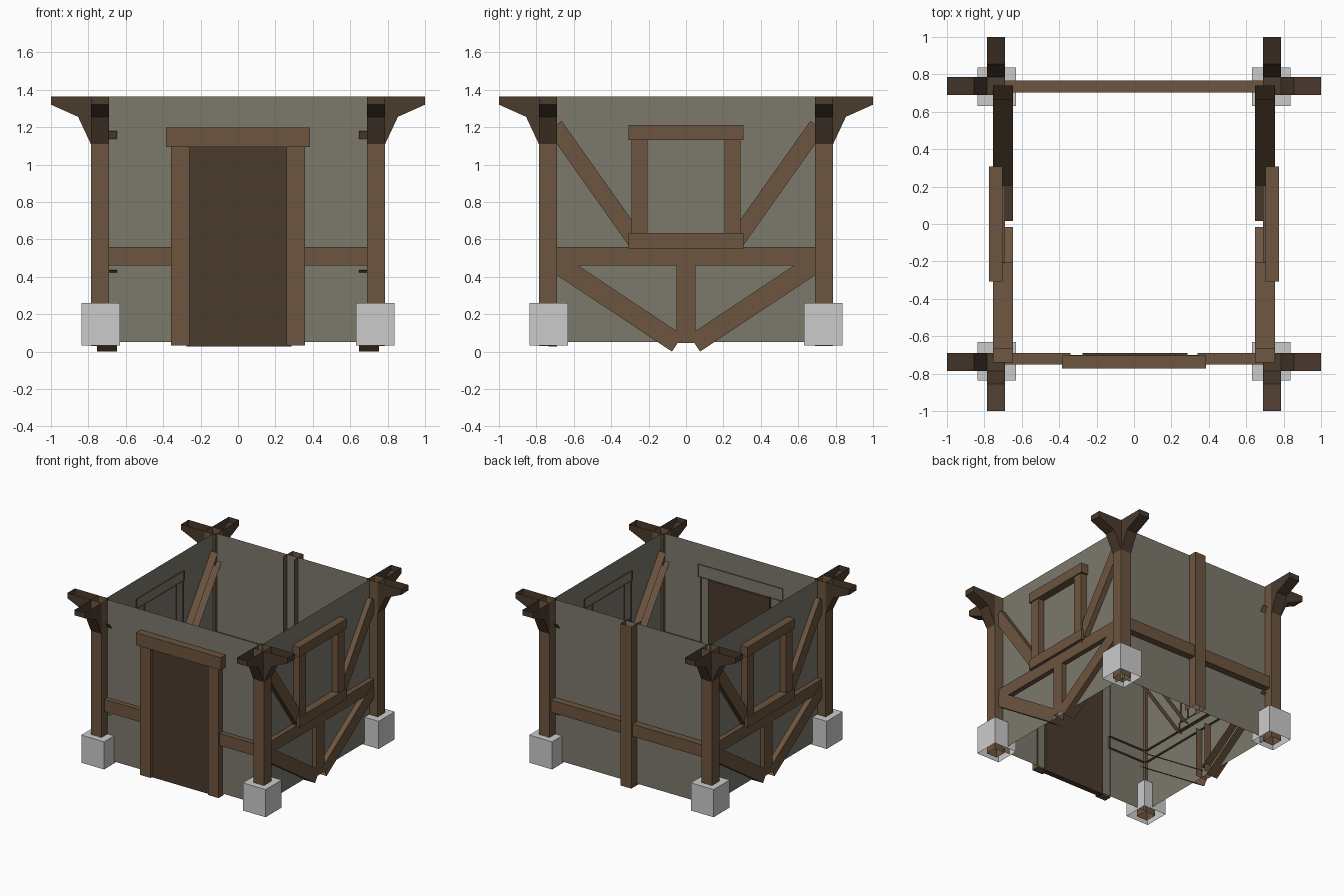
import bpy, bmesh
from mathutils import Vector

if "Cube" in bpy.data.objects:
    bpy.data.objects.remove(bpy.data.objects["Cube"])

def material(name, rgb):
    m = bpy.data.materials.new(name)
    m.diffuse_color = (*rgb, 1)
    m.use_nodes = True
    m.node_tree.nodes["Principled BSDF"].inputs["Base Color"].default_value = m.diffuse_color
    return m

WOOD = material("wood", (0.15, 0.09, 0.05))
DARK = material("dark_wood", (0.07, 0.043, 0.027))
PLASTER = material("plaster", (0.2, 0.19, 0.15))

def prism(name, profile, extrude, mat=None, open_dirs=()):
    """Extrude a 3D polygon, then remove the faces pointing along open_dirs."""
    bm = bmesh.new()
    e = Vector(extrude)
    a = [bm.verts.new(p) for p in profile]
    b = [bm.verts.new(Vector(p) + e) for p in profile]
    n = len(a)
    bm.faces.new(a)
    bm.faces.new(b[::-1])
    for i in range(n):
        j = (i + 1) % n
        bm.faces.new((a[i], b[i], b[j], a[j]))
    bmesh.ops.recalc_face_normals(bm, faces=bm.faces)
    bm.normal_update()
    dirs = [Vector(d).normalized() for d in open_dirs]
    gone = [f for f in bm.faces if any(f.normal.dot(d) > 0.99 for d in dirs)]
    bmesh.ops.delete(bm, geom=gone, context='FACES')
    return finish(name, bm, mat)

def finish(name, bm, mat):
    me = bpy.data.meshes.new(name)
    bm.to_mesh(me)
    bm.free()
    ob = bpy.data.objects.new(name, me)
    bpy.context.collection.objects.link(ob)
    if mat:
        me.materials.append(mat)
    return ob

def box(name, x, y, z, mat=None, open_dirs=()):
    (x0, x1), (y0, y1), (z0, z1) = sorted(x), sorted(y), sorted(z)
    return prism(name, [(x0, y0, z0), (x1, y0, z0), (x1, y1, z0), (x0, y1, z0)],
                 (0, 0, z1 - z0), mat, open_dirs)

def panel(name, pts, mat):
    bm = bmesh.new()
    bm.faces.new([bm.verts.new(p) for p in pts])
    return finish(name, bm, mat)

UP, DOWN = (0, 0, 1), (0, 0, -1)
TOP = 1.365
W = 0.71
IN, OUT = 0.69, 0.787

# Thin plaster walls
for s, fb, lr in ((-1, "front", "left"), (1, "back", "right")):
    panel(fb + "_wall", [(-W, s*W, .05), (W, s*W, .05), (W, s*W, TOP), (-W, s*W, TOP)], PLASTER)
    panel(lr + "_wall", [(s*W, -W, .05), (s*W, W, .05), (s*W, W, TOP), (s*W, -W, TOP)], PLASTER)

# Corner posts, stone footings and the paired brackets
arm = [(IN + .095, TOP), (1.0, TOP), (1.0, 1.32), (.855, 1.255), (.787, 1.11), (.785, 1.11)]
for sx in (-1, 1):
    for sy in (-1, 1):
        box("corner_post", (sx*IN, sx*OUT), (sy*IN, sy*OUT), (.03, TOP), WOOD, [UP, DOWN])
        panel("post_cap", [(sx*IN, sy*IN, 1.11), (sx*OUT, sy*IN, 1.11),
                           (sx*OUT, sy*OUT, 1.11), (sx*IN, sy*OUT, 1.11)], DARK)
        box("footing_stone", (sx*.63, sx*.838), (sy*.63, sy*.838), (.033, .26), None, [DOWN])
        prism("bracket_side", [(sx*a, sy*IN, z) for a, z in arm], (0, sy*.095, 0),
              DARK, [UP, (-sx, 0, 0)])
        prism("bracket_end", [(sx*IN, sy*a, z) for a, z in arm], (sx*.095, 0, 0),
              DARK, [UP, (0, -sy, 0)])

# Diagonal brace: lower edge from p to q in the y-z plane, open on the inside and ends
def brace(name, sx, sy, p, q, width):
    p, q = Vector(p), Vector(q)
    d = (q - p).normalized()
    n = Vector((-d.y, d.x)) * width
    pts = [(sx*.648, sy*v.x, v.y) for v in (p, q, q + n, p + n)]
    dv = Vector((0, sy*d.x, d.y))
    prism(name, pts, (sx*.105, 0, 0), WOOD, [(-sx, 0, 0), dv, -dv])

# Side walls: rail, stud, window frame and braces
for sx in (-1, 1):
    inner = [(-sx, 0, 0)]
    box("side_rail", (sx*.69, sx*.75), (-.69, .69), (.46, .56), WOOD, inner)
    box("side_stud", (sx*.65, sx*.75), (-.05, .05), (.045, .46), WOOD, inner + [UP, DOWN])
    for nm, z in (("window_sill", (.55, .635)), ("window_head", (1.13, 1.21))):
        box(nm, (sx*.702, sx*.775), (-.308, .308), z, WOOD, inner)
    for sy in (-1, 1):
        box("window_jamb", (sx*.702, sx*.765), (sy*.207, sy*.292), (.63, 1.135), WOOD,
            inner + [UP, DOWN])
        brace("lower_brace", sx, sy, (.075, 0), (.73, .435), .105)
        brace("upper_brace", sx, sy, (.28, .53), (.74, 1.18), .092)

# Front wall: rails, door frame and door
back = [(0, 1, 0)]
for sx in (-1, 1):
    box("front_rail", (sx*.34, sx*.69), (-.75, -.69), (.46, .56), WOOD, back)
    box("door_jamb", (sx*.26, sx*.358), (-.763, -.70), (.033, 1.1), WOOD, back + [UP])
box("door_head", (-.385, .385), (-.773, -.703), (1.095, 1.197), WOOD, back)
box("door", (-.275, .285), (-.735, -.69), (.027, 1.1), DARK, [UP])

# Back wall: rail and centre post
front = [(0, -1, 0)]
box("back_rail", (-.69, .69), (.703, .768), (.46, .56), WOOD, front)
box("back_post", (-.05, .05), (.655, .78), (.035, TOP), WOOD, front + [UP, DOWN])
